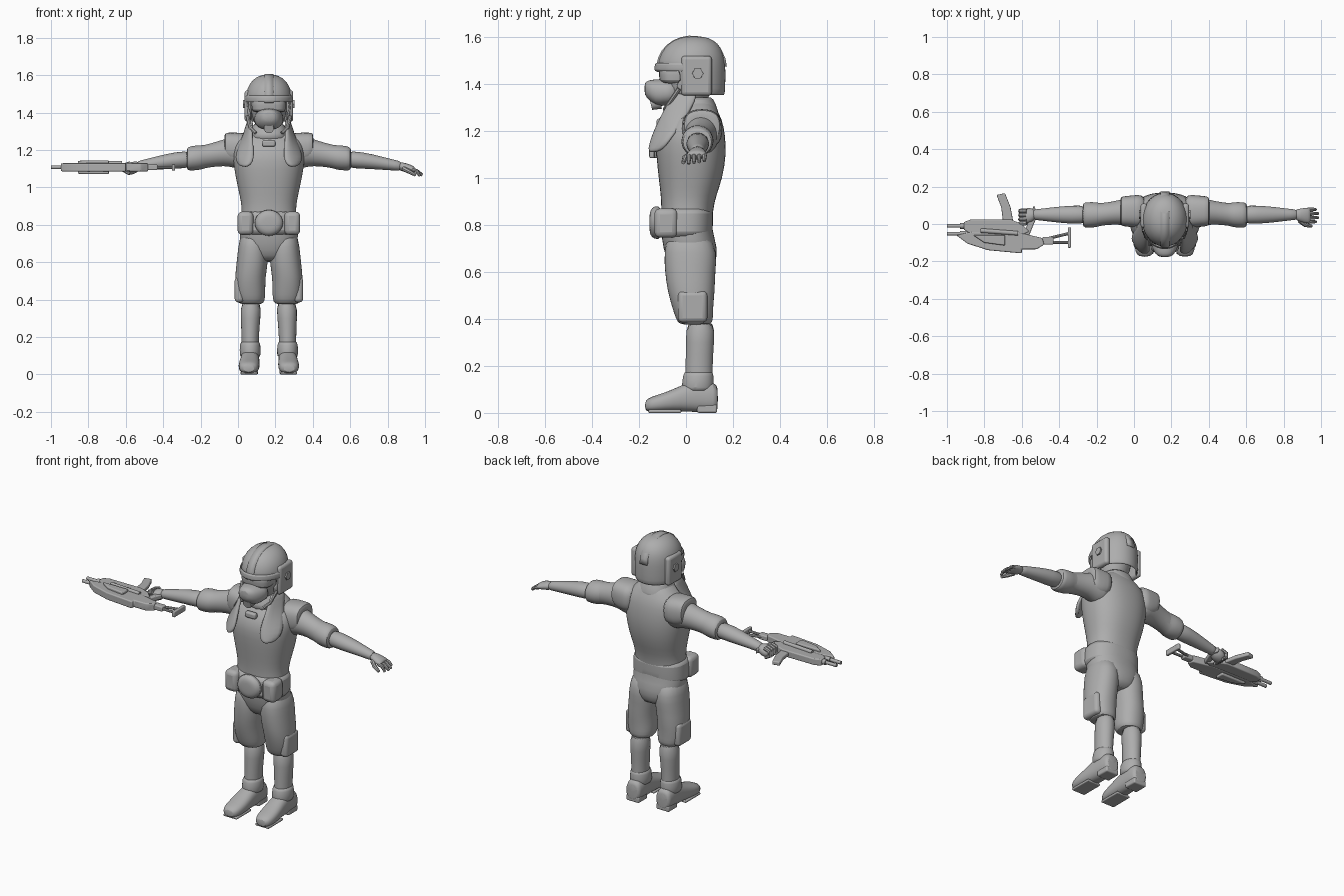
import bpy, bmesh, math
from mathutils import Vector, Matrix

C = 0.165  # body centre line in x
grey = bpy.data.materials.new("plain grey")
grey.diffuse_color = (0.42, 0.42, 0.42, 1)


def finish(name, bm, sub=0, bevel=0, solid=0, angle=40):
    bmesh.ops.recalc_face_normals(bm, faces=bm.faces)
    me = bpy.data.meshes.new(name)
    bm.to_mesh(me)
    bm.free()
    ob = bpy.data.objects.new(name, me)
    bpy.context.collection.objects.link(ob)
    me.materials.append(grey)
    if solid:
        ob.modifiers.new("solid", 'SOLIDIFY').thickness = solid
    if bevel:
        m = ob.modifiers.new("bevel", 'BEVEL')
        m.width, m.segments = bevel, 3
    if sub:
        m = ob.modifiers.new("sub", 'SUBSURF')
        m.levels = m.render_levels = sub
    bpy.ops.object.select_all(action='DESELECT')
    ob.select_set(True)
    bpy.context.view_layer.objects.active = ob
    bpy.ops.object.shade_smooth_by_angle(angle=math.radians(angle))
    return ob


def loft(name, axis, rings, n=20, p=2.0, cap=True, sub=1, keep=None, solid=0):
    """Rings of (position on axis, centre a, centre b, radius a, radius b)."""
    bm = bmesh.new()
    loops = []
    for t, a, b, ra, rb in rings:
        loop = []
        for i in range(n):
            w = 2 * math.pi * i / n
            c, s = math.cos(w), math.sin(w)
            u = a + ra * math.copysign(abs(c) ** (2 / p), c)
            v = b + rb * math.copysign(abs(s) ** (2 / p), s)
            loop.append(bm.verts.new({'x': (t, u, v), 'y': (u, t, v), 'z': (u, v, t)}[axis]))
        loops.append(loop)
    for l0, l1 in zip(loops, loops[1:]):
        for i in range(n):
            j = (i + 1) % n
            bm.faces.new((l0[i], l0[j], l1[j], l1[i]))
    if cap:
        bm.faces.new(loops[0])
    bm.faces.new(loops[-1])
    if keep:
        bad = [f for f in bm.faces if not keep(f.calc_center_median())]
        bmesh.ops.delete(bm, geom=bad, context='FACES')
    return finish(name, bm, sub, solid=solid)


def box(name, loc, size, bevel=0.01, rot=None):
    bm = bmesh.new()
    bmesh.ops.create_cube(bm, size=1)
    bmesh.ops.scale(bm, vec=size, verts=bm.verts)
    if rot:
        bmesh.ops.rotate(bm, matrix=Matrix.Rotation(rot[0], 3, rot[1]), verts=bm.verts)
    bmesh.ops.translate(bm, vec=loc, verts=bm.verts)
    return finish(name, bm, bevel=bevel)


def prism(name, pts, z0, z1, bevel=0.006):
    bm = bmesh.new()
    f = bm.faces.new([bm.verts.new((x, y, z0)) for x, y in pts])
    r = bmesh.ops.extrude_face_region(bm, geom=[f])
    bmesh.ops.translate(bm, vec=(0, 0, z1 - z0), verts=[v for v in r['geom'] if isinstance(v, bmesh.types.BMVert)])
    return finish(name, bm, bevel=bevel)


def tube(name, pts, radii, n=8):
    bm = bmesh.new()
    pts = [Vector(q) for q in pts]
    loops = []
    for k, q in enumerate(pts):
        d = (pts[min(k + 1, len(pts) - 1)] - pts[max(k - 1, 0)]).normalized()
        u = d.orthogonal().normalized() if k == 0 else (u - d * u.dot(d)).normalized()
        v = d.cross(u)
        loops.append([bm.verts.new(q + radii[k] * (math.cos(w) * u + math.sin(w) * v))
                      for w in (2 * math.pi * i / n for i in range(n))])
    for a, b in zip(loops, loops[1:]):
        for i in range(n):
            bm.faces.new((a[i], a[(i + 1) % n], b[(i + 1) % n], b[i]))
    bm.faces.new(loops[0])
    bm.faces.new(loops[-1])
    return finish(name, bm)


# Torso, collar and belt
loft("torso", 'z', [(z, C, y, rx, ry) for z, y, rx, ry in [
    (.60, .03, .07, .07), (.63, .025, .12, .10), (.70, .02, .157, .118), (.78, .0, .158, .108),
    (.86, .005, .145, .11), (.92, .01, .148, .117), (1.0, .02, .167, .137), (1.1, .022, .187, .15),
    (1.18, .02, .195, .148), (1.25, .035, .18, .12), (1.29, .045, .12, .085), (1.34, .045, .07, .065)]], 28, 2.3)
loft("collar", 'z', [(1.24, C, .03, .125, .125), (1.29, C, .03, .10, .105), (1.34, C, .035, .085, .085),
                     (1.345, C, .035, .06, .06)], p=2.3)
box("chest_clasp", (C, -.11, 1.235), (.07, .03, .035))
loft("belt", 'z', [(.745, C, -.008, .155, .113), (.755, C, -.008, .165, .122),
                   (.865, C, -.002, .16, .12), (.875, C, -.002, .15, .11)], 28, 2.4)
loft("belt_buckle", 'y', [(-.10, C, .81, .08, .073), (-.135, C, .81, .078, .072), (-.152, C, .81, .06, .055),
                          (-.156, C, .81, .03, .028)], 24)

# Head, goggles and breathing mask
loft("head", 'z', [(1.30, C, .02, .05, .06), (1.35, C, .01, .085, .09), (1.42, C, .015, .10, .115),
                   (1.5, C, .02, .10, .115), (1.55, C, .02, .06, .07)])
loft("goggles", 'z', [(1.40, C, -.04, .08, .06), (1.41, C, -.04, .092, .075), (1.465, C, -.035, .095, .083),
                      (1.48, C, -.035, .085, .075)], p=2.8)
loft("mask", 'y', [(-.03, C, 1.365, .085, .055), (-.09, C, 1.365, .078, .058), (-.13, C, 1.362, .068, .058),
                   (-.16, C, 1.375, .052, .042), (-.178, C, 1.38, .028, .025)], p=2.3)
tube("mask_filter", [(C, -.11, 1.325), (C, -.15, 1.315)], [.032, .027], 12)

# Helmet: open-faced shell, brim, crest strip, side pads
loft("helmet", 'z', [(z, C, y, rx, ry) for z, y, rx, ry in [
    (1.35, .035, .122, .132), (1.41, .03, .124, .138), (1.47, .022, .126, .147), (1.53, .025, .118, .138),
    (1.575, .03, .088, .106), (1.597, .032, .052, .065), (1.603, .032, .02, .025)]], 32, cap=False,
    keep=lambda c: c.z > 1.47 or c.y > -.04, solid=.012)
loft("helmet_brim", 'z', [(1.455, C, .02, .127, .152), (1.46, C, .02, .13, .156),
                          (1.485, C, .02, .13, .154), (1.49, C, .02, .125, .147)], 32,
     cap=False, keep=lambda c: c.y < .0 and c.z < 1.489)
bm = bmesh.new()
rows = []
for k in range(15):
    w = math.radians(-8 + 186 * k / 14)
    rows.append([bm.verts.new((C + dx, .024 - .15 * math.cos(w), 1.47 + .136 * math.sin(w))) for dx in (-.024, .024)])
for a, b in zip(rows, rows[1:]):
    bm.faces.new((a[0], a[1], b[1], b[0]))
finish("helmet_crest", bm, solid=.014)
for s in (1, -1):
    box("helmet_side_pad", (C + s * .112, .045, 1.435), (.036, .13, .17), .016)
    loft("ear_bolt", 'x', [(C + s * .12, .05, 1.445, .025, .025), (C + s * .138, .05, 1.445, .024, .024)], 6, sub=0)
    tube("chin_strap", [(C + s * .115, -.03, 1.38), (C + s * .10, -.07, 1.32), (C + s * .07, -.09, 1.29)], [.01] * 3)

for s in (1, -1):
    side = "left" if s > 0 else "right"
    X = lambda d: C + s * d
    # Hanging collar flaps
    bm = bmesh.new()
    rows = []
    for z, d0, d1, y0, y1 in [(1.37, .095, .12, -.05, .06), (1.29, .095, .14, -.10, .02), (1.22, .085, .172, -.135, -.03),
                              (1.16, .08, .192, -.158, -.075), (1.125, .095, .175, -.165, -.10), (1.112, .12, .155, -.16, -.125)]:
        rows.append([bm.verts.new((X(d0 + (d1 - d0) * t), y0 + (y1 - y0) * t * t, z)) for t in (0, .33, .67, 1)])
    for a, b in zip(rows, rows[1:]):
        for i in range(3):
            bm.faces.new((a[i], a[i + 1], b[i + 1], b[i]))
    finish(side + "_collar_flap", bm, sub=1, solid=.022)

    # Arms: shoulder pad, rolled sleeve, forearm
    def limb(name, rings, **k):
        loft(side + name, 'x', [(X(d), y, z, ry, rz) for d, y, z, ry, rz in rings], **k)
    limb("_shoulder_pad", [(.10, .068, 1.215, .09, .075), (.15, .068, 1.205, .088, .087), (.215, .068, 1.212, .082, .083),
                           (.235, .068, 1.222, .078, .068), (.238, .068, 1.222, .06, .05)], p=2.6)
    limb("_sleeve", [(.10, .06, 1.18, .08, .09), (.16, .065, 1.185, .08, .09), (.21, .065, 1.19, .073, .078),
                     (.27, .06, 1.18, .062, .067), (.35, .05, 1.163, .06, .062), (.36, .05, 1.16, .068, .067),
                     (.42, .048, 1.155, .07, .067), (.437, .048, 1.152, .064, .06), (.44, .048, 1.152, .04, .04)])
    limb("_forearm", [(.40, .05, 1.15, .05, .048), (.50, .05, 1.145, .05, .045), (.60, .05, 1.13, .04, .036),
                      (.68, .05, 1.117, .029, .028), (.71, .05, 1.113, .029, .026)])

    # Trousers with side pockets, boots, shoes
    def leg(name, rings, **k):
        loft(side + name, 'z', [(z, X(d), y, rx, ry) for z, d, y, rx, ry in rings], **k)
    leg("_trouser_leg", [(.77, .08, .01, .07, .09), (.68, .085, .02, .08, .115), (.60, .088, .017, .085, .108),
                         (.52, .10, .022, .082, .102), (.45, .10, .028, .082, .088), (.40, .096, .036, .076, .08),
                         (.378, .095, .04, .066, .07), (.376, .095, .04, .04, .04)], p=2.2)
    box(side + "_thigh_pocket", (X(.158), .028, .452), (.05, .125, .135), .02)
    box(side + "_belt_pouch", (X(.125), -.085, .808), (.085, .10, .125), .025)
    leg("_boot", [(.40, .095, .062, .058, .064), (.30, .098, .06, .053, .06), (.20, .10, .055, .046, .058),
                  (.10, .10, .055, .047, .06), (.06, .10, .055, .045, .06)])
    leg("_ankle_cuff", [(.09, .10, .05, .05, .065), (.10, .10, .05, .058, .07), (.165, .10, .052, .056, .066),
                        (.18, .10, .055, .046, .058)])
    loft(side + "_shoe", 'y', [(y, X(d), z, rx, rz) for y, d, z, rx, rz in [
        (.136, .10, .06, .04, .05), (.125, .10, .065, .048, .063), (.05, .10, .075, .05, .073),
        (-.02, .103, .062, .053, .055), (-.09, .106, .045, .058, .041), (-.15, .108, .036, .052, .033),
        (-.176, .108, .03, .03, .022)]], p=2.4)
    box(side + "_boot_heel", (X(.10), .09, .018), (.085, .085, .036), .008)
    box(side + "_boot_sole", (X(.106), -.09, .007), (.09, .14, .014), .005)

    # Hand: open on the left, closed on the right
    if s > 0:
        limb("_palm", [(.69, .05, 1.113, .027, .025), (.73, .047, 1.107, .037, .024), (.77, .045, 1.097, .044, .02),
                       (.78, .045, 1.095, .038, .014)])
        for i, y in enumerate((.078, .056, .034, .012)):
            e = .82 if i in (1, 2) else .808
            tube("finger", [(X(.765), y, 1.095), (X(.79), y, 1.088), (X(e), y, 1.072 - .004 * i)], [.011, .01, .007])
        tube("thumb", [(X(.72), .02, 1.10), (X(.75), -.005, 1.085), (X(.785), -.012, 1.065)], [.014, .012, .008])
    else:
        limb("_fist", [(.69, .05, 1.113, .027, .026), (.72, .045, 1.105, .042, .034), (.75, .04, 1.098, .045, .035),
                       (.768, .04, 1.098, .032, .024)])
        for y in (.07, .048, .026, .004):
            tube("curled_finger", [(X(.74), y, 1.128), (X(.772), y, 1.118), (X(.775), y, 1.09), (X(.745), y, 1.072)],
                 [.012, .012, .011, .009])

# Rifle lying on its side
Z = 1.107
prism("rifle_receiver", [(-.91, -.03), (-.91, .01), (-.87, .025), (-.66, .025), (-.60, .0), (-.56, -.04), (-.60, -.06),
                         (-.88, -.05)], Z - .02, Z + .02)
prism("rifle_body", [(-.95, -.06), (-.89, -.105), (-.78, -.14), (-.60, -.157), (-.60, -.135), (-.52, -.135), (-.48, -.11),
                     (-.49, -.075), (-.62, -.045), (-.86, -.04)], Z - .022, Z + .022)
prism("rifle_side_plate", [(-.86, -.06), (-.80, -.10), (-.69, -.115), (-.69, -.06)], Z - .036, Z + .036)
prism("rifle_magazine", [(-.70, .01), (-.645, .01), (-.66, .09), (-.69, .165), (-.735, .155), (-.71, .09)], Z - .012, Z + .012)
prism("rifle_grip", [(-.59, -.06), (-.56, -.06), (-.515, .05), (-.535, .10), (-.56, .03)], Z - .014, Z + .014)
for y, x0 in ((-.01, -.88), (-.052, -.86)):
    tube("rifle_barrel", [(x0, y, Z), (-.93, y, Z), (-.931, y, Z), (-1.0, y, Z)], [.016, .016, .01, .01], 10)
tube("rifle_scope", [(-.82, -.035, Z + .022), (-.62, -.05, Z + .022)], [.012, .012], 10)
for y in (-.05, -.10):
    tube("stock_rod", [(-.50, -.09, Z), (-.44, -.085 + (y + .075) * .5, Z), (-.345, y, Z)], [.008] * 3)
box("stock_butt", (-.345, -.073, Z), (.018, .108, .034), .005)
box("stock_joint", (-.46, -.09, Z), (.06, .04, .03), .006)
